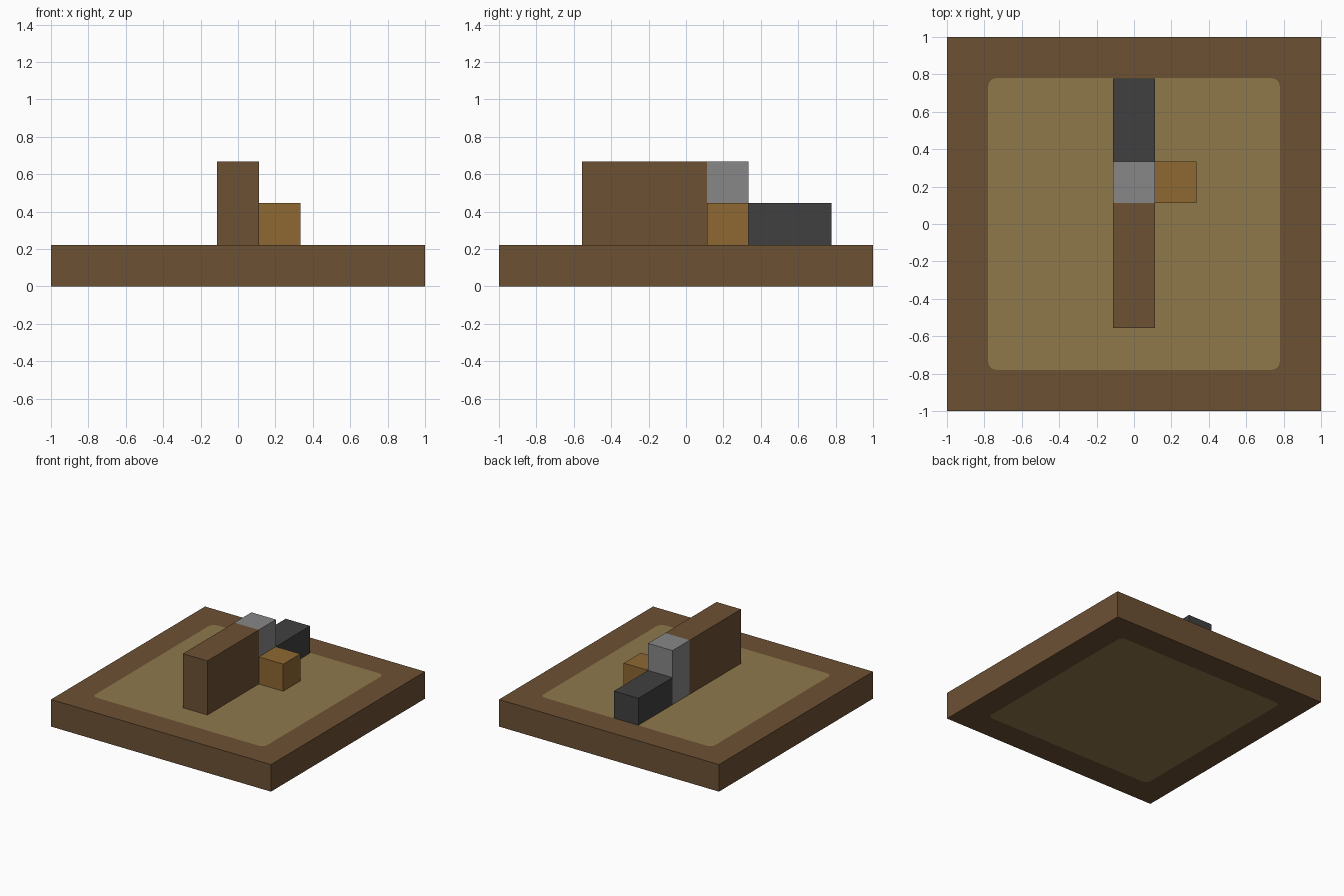
import bpy
import bmesh
import math
from mathutils import Vector

cube = bpy.data.objects.get("Cube")
if cube:
    bpy.data.objects.remove(cube, do_unlink=True)

U = 2 / 9  # block module


def material(name, *rgb):
    linear = [((c / 255 + 0.055) / 1.055) ** 2.4 for c in rgb] + [1]
    mat = bpy.data.materials.new(name)
    mat.use_nodes = True
    mat.diffuse_color = linear
    mat.node_tree.nodes["Principled BSDF"].inputs["Base Color"].default_value = linear
    return mat


brown = material("dark_wood_brown", 109, 81, 52)
tan = material("panel_tan", 143, 121, 75)
ochre = material("ochre_wood", 142, 104, 50)
grey = material("stone_grey", 135, 135, 135)
charcoal = material("charcoal", 64, 64, 64)


def add_object(name, bm, mats):
    bmesh.ops.recalc_face_normals(bm, faces=bm.faces)
    mesh = bpy.data.meshes.new(name)
    bm.to_mesh(mesh)
    bm.free()
    for mat in mats:
        mesh.materials.append(mat)
    bpy.context.collection.objects.link(bpy.data.objects.new(name, mesh))


def block(name, low, high, mat):
    """Box between two corners, given in block modules."""
    low, high = Vector(low) * U, Vector(high) * U
    bm = bmesh.new()
    bmesh.ops.create_cube(bm, size=1)
    bmesh.ops.scale(bm, vec=high - low, verts=bm.verts)
    bmesh.ops.translate(bm, vec=(low + high) / 2, verts=bm.verts)
    add_object(name, bm, [mat])


def base_slab(half=1.0, panel=0.78, radius=0.045, steps=4):
    """Slab with a rounded panel cut into its top and bottom faces."""
    bm = bmesh.new()
    rims = []
    for z in (0, U):
        rim, arcs = [], []
        for k in range(4):
            mid = math.radians(45 + 90 * k)
            sx, sy = math.copysign(1, math.cos(mid)), math.copysign(1, math.sin(mid))
            rim.append(bm.verts.new((sx * half, sy * half, z)))
            arc = []
            for i in range(steps + 1):
                a = math.pi / 2 * (k + i / steps)
                arc.append(bm.verts.new((sx * (panel - radius) + radius * math.cos(a),
                                         sy * (panel - radius) + radius * math.sin(a), z)))
            arcs.append(arc)
        # panel face, then the border around it
        bm.faces.new([v for arc in arcs for v in arc]).material_index = 1
        for k in range(4):
            n = (k + 1) % 4
            for a, b in zip(arcs[k], arcs[k][1:]):
                bm.faces.new((rim[k], b, a))
            bm.faces.new((rim[k], rim[n], arcs[n][0], arcs[k][-1]))
        rims.append(rim)
    # outer sides
    for k in range(4):
        n = (k + 1) % 4
        bm.faces.new((rims[0][k], rims[0][n], rims[1][n], rims[1][k]))
    add_object("base_slab", bm, [brown, tan])


base_slab()

# blocks standing on the slab
block("long_wall", (-0.5, -2.5, 1), (0.5, 0.5, 3), brown)
block("stone_post", (-0.5, 0.5, 1), (0.5, 1.5, 3), grey)
block("rear_bar", (-0.5, 1.5, 1), (0.5, 3.5, 2), charcoal)
block("side_cube", (0.5, 0.5, 1), (1.5, 1.5, 2), ochre)
